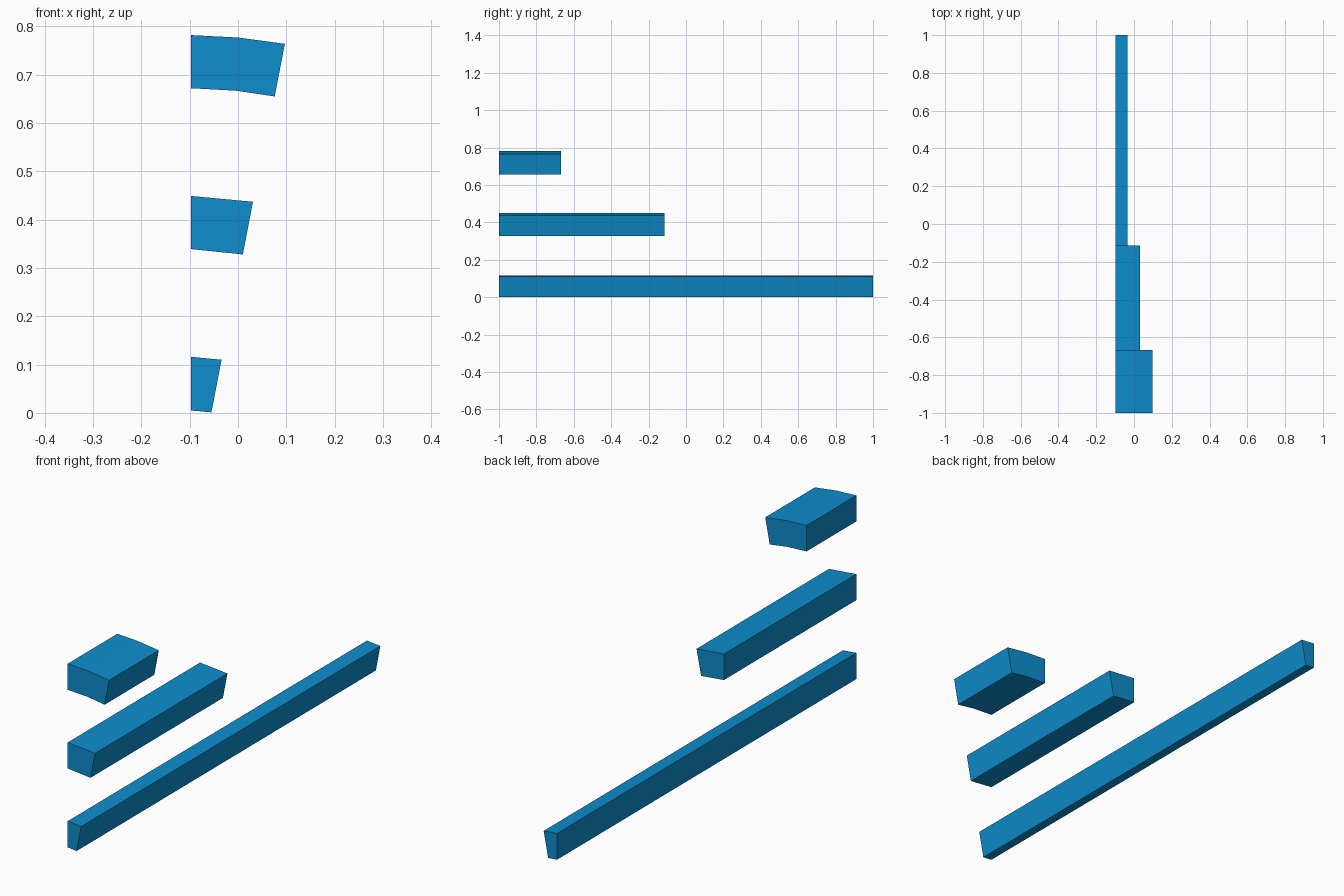
import bpy
import bmesh

cube = bpy.data.objects.get("Cube")
if cube:
    bpy.data.objects.remove(cube, do_unlink=True)

blue = bpy.data.materials.new("bright_blue")
blue.use_nodes = True
colour = (0.004, 0.27, 0.61, 1.0)
blue.diffuse_color = colour
blue.node_tree.nodes["Principled BSDF"].inputs["Base Color"].default_value = colour

FRONT = -1.0


def bar(name, profile, back):
    """Extrude an x-z cross-section from the shared front plane to the back."""
    bm = bmesh.new()
    face = bm.faces.new([bm.verts.new((x, FRONT, z)) for x, z in profile])
    result = bmesh.ops.extrude_face_region(bm, geom=[face], use_keep_orig=True)
    moved = [v for v in result["geom"] if isinstance(v, bmesh.types.BMVert)]
    bmesh.ops.translate(bm, verts=moved, vec=(0, back - FRONT, 0))
    bmesh.ops.recalc_face_normals(bm, faces=bm.faces)
    mesh = bpy.data.meshes.new(name)
    bm.to_mesh(mesh)
    bm.free()
    mesh.materials.append(blue)
    bpy.context.collection.objects.link(bpy.data.objects.new(name, mesh))


# Long narrow bar at the bottom
bar("lower_bar", [(-0.097, 0.005), (-0.055, 0.001),
                  (-0.034, 0.110), (-0.097, 0.116)], 1.0)

# Medium bar in the middle
bar("middle_bar", [(-0.097, 0.339), (0.010, 0.328),
                   (0.031, 0.437), (-0.097, 0.449)], -0.115)

# Short wide bar on top, with a gently bent upper and lower side
bar("upper_bar", [(-0.097, 0.672), (-0.005, 0.667), (0.076, 0.655),
                  (0.097, 0.764), (0.0, 0.777), (-0.097, 0.782)], -0.668)
